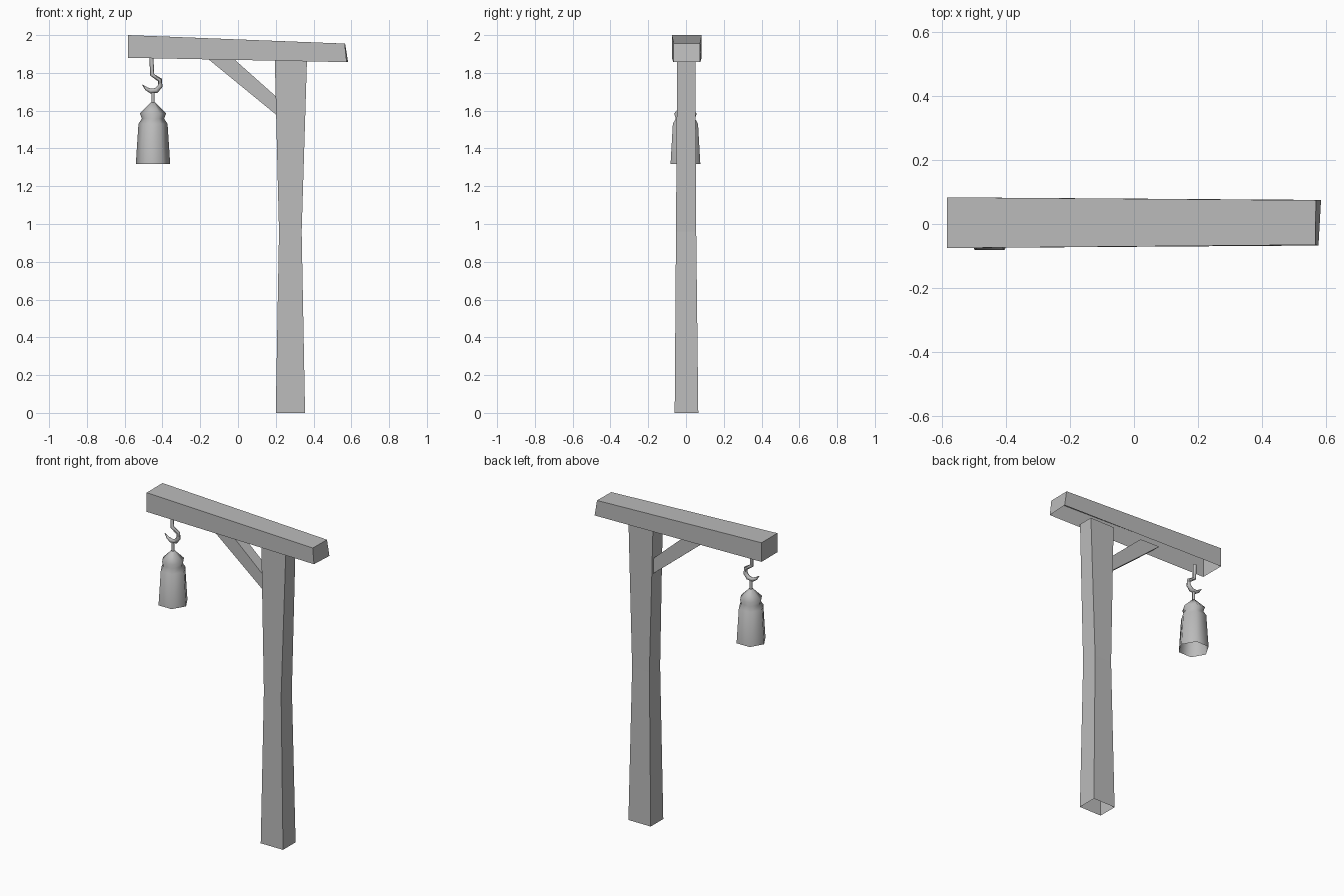
import bpy, bmesh, math
from mathutils import Vector

cube = bpy.data.objects.get("Cube")
if cube:
    bpy.data.objects.remove(cube, do_unlink=True)

grey = bpy.data.materials.new("plain_grey")
grey.use_nodes = True
colour = (0.5, 0.5, 0.5, 1)
grey.diffuse_color = colour
grey.node_tree.nodes["Principled BSDF"].inputs["Base Color"].default_value = colour


def loft(name, rings, caps=(False, False)):
    """Skin a list of equal-length point rings, optionally capping the ends."""
    bm = bmesh.new()
    loops = [[bm.verts.new(p) for p in ring] for ring in rings]
    n = len(rings[0])
    for a, b in zip(loops, loops[1:]):
        for i in range(n):
            j = (i + 1) % n
            bm.faces.new((a[i], a[j], b[j], b[i]))
    if caps[0]:
        bm.faces.new(loops[0][::-1])
    if caps[1]:
        bm.faces.new(loops[-1])
    bmesh.ops.recalc_face_normals(bm, faces=bm.faces)
    mesh = bpy.data.meshes.new(name)
    bm.to_mesh(mesh)
    bm.free()
    mesh.materials.append(grey)
    obj = bpy.data.objects.new(name, mesh)
    bpy.context.collection.objects.link(obj)
    return obj


def smooth(obj, degrees):
    bpy.ops.object.select_all(action='DESELECT')
    obj.select_set(True)
    bpy.context.view_layer.objects.active = obj
    bpy.ops.object.shade_smooth_by_angle(angle=math.radians(degrees))


def rect(x0, x1, y0, y1, z):
    return [(x0, y0, z), (x1, y0, z), (x1, y1, z), (x0, y1, z)]


# Upright post, waisted in the middle and open underneath
loft("post", [rect(0.2, 0.355, -0.06, 0.065, 0),
              rect(0.217, 0.337, -0.053, 0.054, 0.96),
              rect(0.195, 0.365, -0.047, 0.05, 1.865)], (False, True))

# Crossbeam, tapering to a skewed end, open along its underside
bottom = [(-0.583, -0.075, 1.88), (0.575, -0.067, 1.857),
          (0.583, 0.075, 1.857), (-0.583, 0.083, 1.88)]
top = [(-0.583, -0.075, 2), (0.565, -0.065, 1.955),
       (0.567, 0.074, 1.955), (-0.583, 0.083, 2)]
loft("crossbeam", [bottom, top], (False, True))

# Diagonal brace
outline = [(0.21, 1.572), (0.21, 1.667), (-0.02, 1.872), (-0.16, 1.875)]
loft("brace", [[(x, y, z) for x, z in outline] for y in (-0.035, 0.035)],
     (True, True))

# Hanging bell, six-sided and open underneath
centre = Vector((-0.45, -0.003, 0))


def hexagon(radius, z):
    return [centre + Vector((radius * math.cos(i * math.pi / 3),
                             radius * math.sin(i * math.pi / 3), z))
            for i in range(6)]


profile = [(0.091, 1.318), (0.077, 1.53), (0.059, 1.558),
           (0.069, 1.585), (0.012, 1.643)]
bell = loft("bell", [hexagon(r, z) for r, z in profile], (False, True))
smooth(bell, 62)

# Thin stem between bell and hook
stem = loft("bell_stem", [hexagon(0.009, z) for z in (1.635, 1.705)])
smooth(stem, 62)

# Hook: hexagonal tube swept along a bent path, tapering to the tip
path = [(-0.458, 1.88, 0.011), (-0.455, 1.79, 0.011), (-0.413, 1.762, 0.012),
        (-0.412, 1.73, 0.013), (-0.432, 1.707, 0.014), (-0.462, 1.704, 0.013),
        (-0.485, 1.716, 0.009), (-0.506, 1.737, 0.002)]
rings = []
for i, (x, z, r) in enumerate(path):
    before, after = path[max(i - 1, 0)], path[min(i + 1, len(path) - 1)]
    along = Vector((after[0] - before[0], 0, after[1] - before[1])).normalized()
    across = Vector((0, 1, 0))
    side = along.cross(across)
    rings.append([Vector((x, centre.y, z)) + r * (
        math.cos(k * math.pi / 3) * side + math.sin(k * math.pi / 3) * across)
        for k in range(6)])
hook = loft("hook", rings, (True, True))
smooth(hook, 62)
